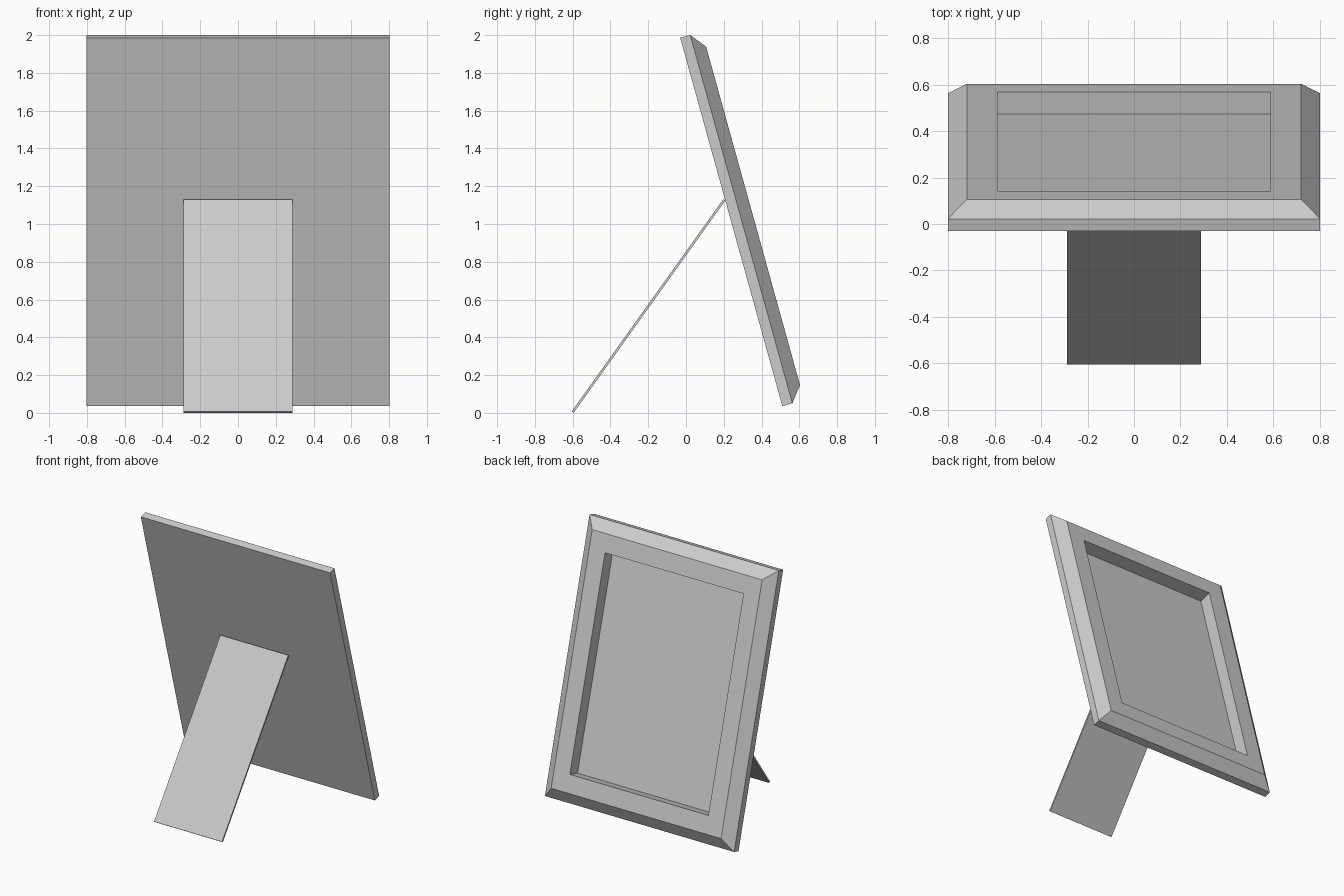
import bpy
import bmesh
from mathutils import Matrix, Vector

if "Cube" in bpy.data.objects:
    bpy.data.objects.remove(bpy.data.objects["Cube"])


def plane_matrix(base, top):
    """Axes: local x = world x, local y runs base to top, local z is the normal."""
    origin = Vector((0, *base))
    up = (Vector((0, *top)) - origin).normalized()
    side = Vector((1, 0, 0))
    normal = side.cross(up)
    m = Matrix((side, up, normal)).transposed().to_4x4()
    m.translation = origin
    return m, (Vector((0, *top)) - origin).length


def nested_rectangles(name, half_width, base, top, rings):
    """Bridge rectangular rings given as (inset, height along normal), capped at both ends."""
    matrix, length = plane_matrix(base, top)
    bm = bmesh.new()
    loops = []
    for inset, h in rings:
        w = half_width - inset
        corners = ((-w, inset), (w, inset), (w, length - inset), (-w, length - inset))
        loops.append([bm.verts.new((x, y, h)) for x, y in corners])
    for a, b in zip(loops, loops[1:]):
        for i in range(4):
            j = (i + 1) % 4
            bm.faces.new((a[i], a[j], b[j], b[i]))
    bm.faces.new(loops[0][::-1])
    bm.faces.new(loops[-1])
    bm.transform(matrix)
    bmesh.ops.recalc_face_normals(bm, faces=bm.faces)
    mesh = bpy.data.meshes.new(name)
    bm.to_mesh(mesh)
    bm.free()
    obj = bpy.data.objects.new(name, mesh)
    bpy.context.collection.objects.link(obj)
    return obj


# Leaning frame: flat back, straight rim, bevelled border, deep picture recess
# (the normal points to -y here, so the heights are negative towards the picture side)
nested_rectangles("picture_frame", 0.802, (0.51, 0.036), (-0.031, 1.986),
                  [(0, 0), (0, -0.055), (0.082, -0.12), (0.215, -0.12), (0.215, -0.022)]
                  if plane_matrix((0.51, 0.036), (-0.031, 1.986))[0].col[2].y < 0 else
                  [(0, 0), (0, 0.055), (0.082, 0.12), (0.215, 0.12), (0.215, 0.022)])

# Thin support leg behind the frame
nested_rectangles("support_leg", 0.288, (-0.6, 0.004), (0.202, 1.127),
                  [(0, -0.0065), (0, 0.0065)])
